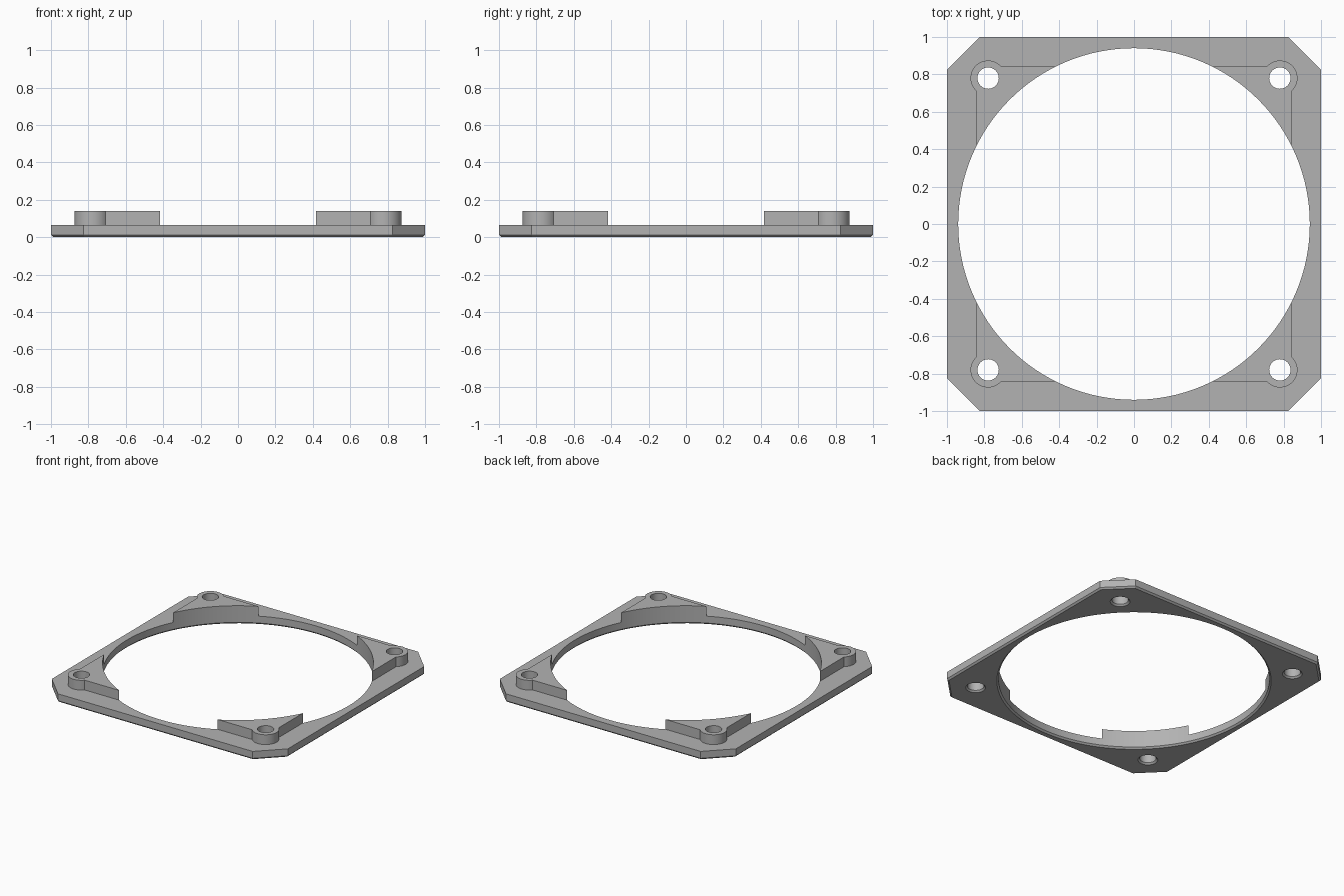
import bpy
import bmesh
from math import sin, cos, asin, pi, sqrt

cube = bpy.data.objects.get("Cube")
if cube:
    bpy.data.objects.remove(cube, do_unlink=True)

PLATE_TOP, PAD_TOP, CHAMFER = 0.065, 0.14, 0.012
OPENING_R, HOLE_R, BOSS_R = 0.94, 0.057, 0.094
HOLE_POS, PAD_EDGE, CORNER = 0.78, 0.842, 0.825

grey = bpy.data.materials.new("plain grey")
grey.use_nodes = True
colour = (0.45, 0.45, 0.45, 1)
grey.diffuse_color = colour
grey.node_tree.nodes["Principled BSDF"].inputs["Base Color"].default_value = colour


def loft(name, sections):
    """Solid through stacked outlines, each given as (z, points)."""
    bm = bmesh.new()
    rings = [[bm.verts.new((x, y, z)) for x, y in pts] for z, pts in sections]
    for low, high in zip(rings, rings[1:]):
        for i in range(len(low)):
            j = (i + 1) % len(low)
            bm.faces.new((low[i], low[j], high[j], high[i]))
    bm.faces.new(rings[0][::-1])
    bm.faces.new(rings[-1])
    bmesh.ops.recalc_face_normals(bm, faces=bm.faces)
    mesh = bpy.data.meshes.new(name)
    bm.to_mesh(mesh)
    bm.free()
    mesh.materials.append(grey)
    obj = bpy.data.objects.new(name, mesh)
    bpy.context.collection.objects.link(obj)
    return obj


def arc(cx, cy, r, start, end, n):
    return [(cx + r * cos(start + (end - start) * i / n),
             cy + r * sin(start + (end - start) * i / n)) for i in range(n + 1)]


def octagon(inset):
    h = 1 - inset
    k = 1 + CORNER - sqrt(2) * inset - h
    return [(h, -k), (h, k), (k, h), (-k, h), (-h, k), (-h, -k), (-k, -h), (k, -h)]


def turn(pts, quarter):
    for _ in range(quarter):
        pts = [(-y, x) for x, y in pts]
    return pts


def hole_cutter(name, x, y, r, n):
    """Cylinder flared at the bottom to chamfer the lower rim."""
    flare = 0.05
    sections = [(z, arc(x, y, rad, 0, 2 * pi, n)[:-1]) for z, rad in
                ((-flare, r + CHAMFER + flare), (CHAMFER, r), (0.3, r))]
    return loft(name, sections)


def combine(target, tool, operation):
    mod = target.modifiers.new(operation, "BOOLEAN")
    mod.operation, mod.solver, mod.object = operation, "EXACT", tool
    tool.hide_render = True
    bpy.context.view_layer.objects.active = target
    bpy.ops.object.modifier_apply(modifier=mod.name)
    bpy.data.objects.remove(tool, do_unlink=True)


# Base plate with clipped corners and chamfered lower edge
frame = loft("mounting_frame", [(0, octagon(CHAMFER)), (CHAMFER, octagon(0)),
                                (PLATE_TOP, octagon(0))])

# Raised corner pads: triangles with a rounded screw boss
a = asin((PAD_EDGE - HOLE_POS) / BOSS_R)
pad = [(PAD_EDGE, 0.4)] + arc(HOLE_POS, HOLE_POS, BOSS_R, a - pi / 2, pi - a, 32)
pad.append((0.4, PAD_EDGE))
for q in range(4):
    outline = turn(pad, q)
    combine(frame, loft("corner_pad", [(0.03, outline), (PAD_TOP, outline)]), "UNION")

# Large round opening and four screw holes
combine(frame, hole_cutter("opening_cutter", 0, 0, OPENING_R, 128), "DIFFERENCE")
for q in range(4):
    x, y = turn([(HOLE_POS, HOLE_POS)], q)[0]
    combine(frame, hole_cutter("screw_hole_cutter", x, y, HOLE_R, 40), "DIFFERENCE")

bpy.ops.object.select_all(action="DESELECT")
frame.select_set(True)
bpy.context.view_layer.objects.active = frame
bpy.ops.object.shade_smooth_by_angle(angle=pi / 6)
